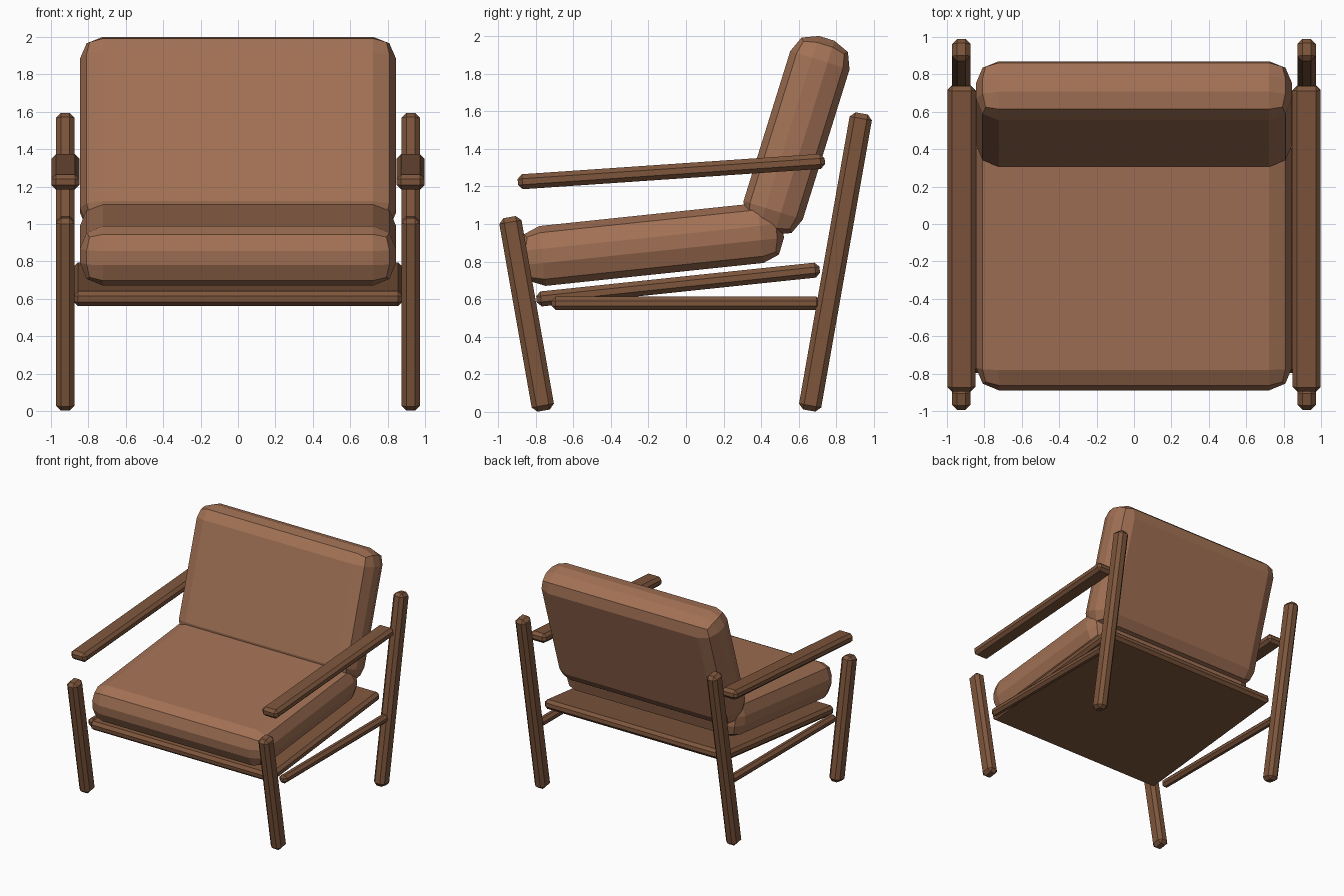
import bpy
from math import radians

if "Cube" in bpy.data.objects:
    bpy.data.objects.remove(bpy.data.objects["Cube"])


def material(name, rgb):
    m = bpy.data.materials.new(name)
    m.diffuse_color = (*rgb, 1)
    m.use_nodes = True
    m.node_tree.nodes["Principled BSDF"].inputs["Base Color"].default_value = m.diffuse_color
    return m


leather = material("leather", (0.36, 0.165, 0.09))
wood = material("wood", (0.205, 0.092, 0.045))


def block(name, size, loc, tilt, bevel, segments, mat):
    """Bevelled box, tilted about the x axis."""
    bpy.ops.mesh.primitive_cube_add(size=1)
    ob = bpy.context.object
    ob.name = name
    ob.scale = size
    bpy.ops.object.transform_apply(location=False, rotation=False, scale=True)
    ob.location = loc
    ob.rotation_euler.x = radians(tilt)
    mod = ob.modifiers.new("bevel", 'BEVEL')
    mod.width, mod.segments = bevel, segments
    mod.limit_method = 'NONE'
    ob.data.materials.append(mat)
    return ob


# cushions
block("seat_cushion", (1.69, 1.41, 0.32), (0, -0.184, 0.891), 6, 0.122, 2, leather)
block("back_cushion", (1.69, 0.33, 1.08), (0, 0.588, 1.472), -17.3, 0.122, 2, leather)

# sloping panel under the seat
block("seat_panel", (1.76, 1.515, 0.08), (0, -0.042, 0.678), 6, 0.024, 1, wood)

# side frames
for side, s in (("left", -1), ("right", 1)):
    x = 0.923 * s
    block("front_leg_" + side, (0.1, 0.12, 1.045), (x, -0.848, 0.522), 10, 0.027, 1, wood)
    block("rear_leg_" + side, (0.1, 0.12, 1.605), (x, 0.795, 0.798), -10, 0.027, 1, wood)
    block("armrest_" + side, (0.15, 1.637, 0.08), (x, -0.078, 1.279), 3.9, 0.024, 1, wood)
    block("side_rail_" + side, (0.07, 1.43, 0.07), (x, 0, 0.578), 0, 0.022, 1, wood)
